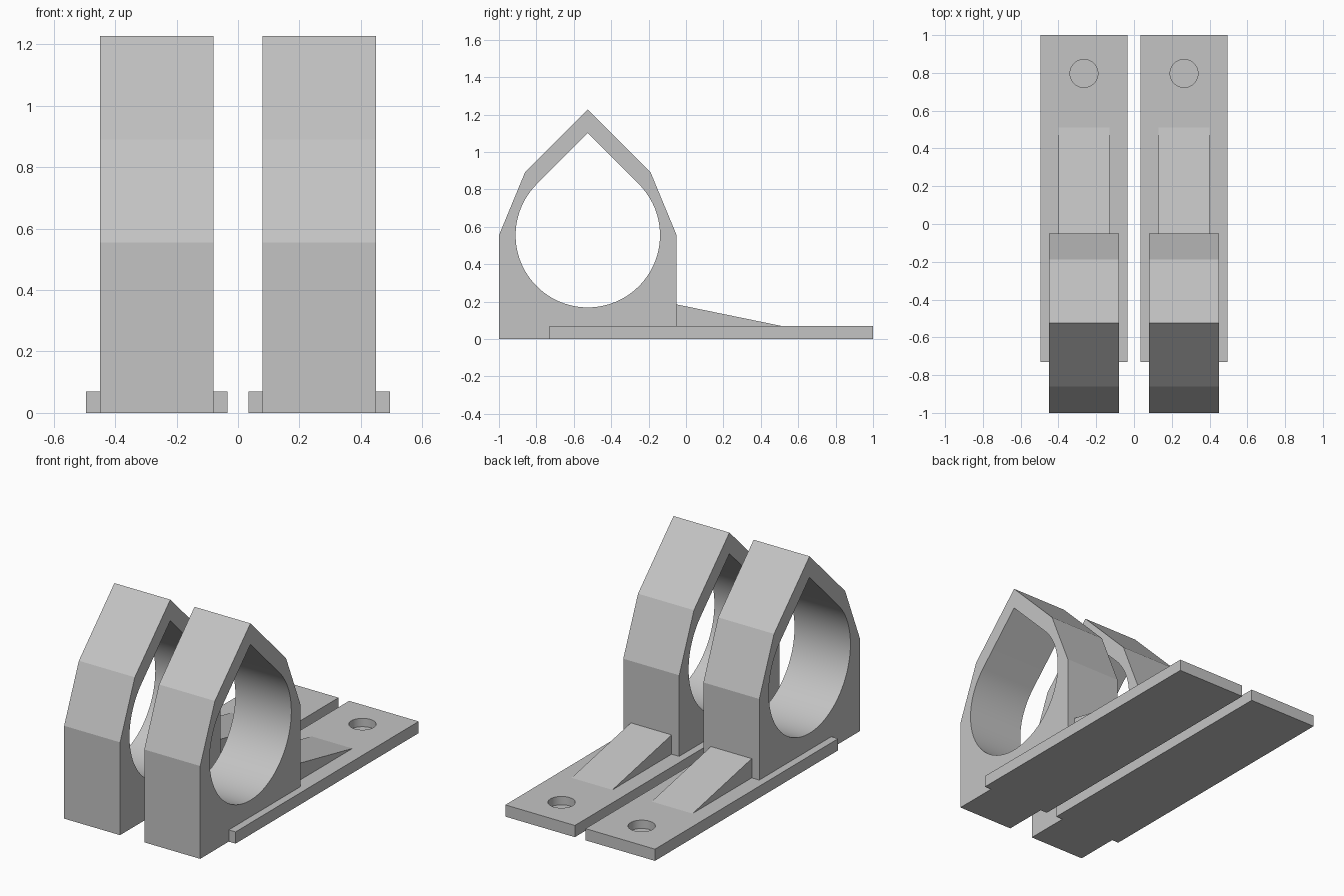
import bpy, bmesh, math

if "Cube" in bpy.data.objects:
    bpy.data.objects.remove(bpy.data.objects["Cube"])

grey = bpy.data.materials.new("light_grey")
grey.diffuse_color = (0.55, 0.55, 0.55, 1)
grey.use_nodes = True
grey.node_tree.nodes["Principled BSDF"].inputs["Base Color"].default_value = grey.diffuse_color


def extrude(name, points, x0, x1):
    """Solid made from a (y, z) profile swept from x0 to x1."""
    bm = bmesh.new()
    face = bm.faces.new([bm.verts.new((x0, y, z)) for y, z in points])
    new = bmesh.ops.extrude_face_region(bm, geom=[face])["geom"]
    moved = [v for v in new if isinstance(v, bmesh.types.BMVert)]
    bmesh.ops.translate(bm, verts=moved, vec=(x1 - x0, 0, 0))
    bmesh.ops.recalc_face_normals(bm, faces=bm.faces)
    mesh = bpy.data.meshes.new(name)
    bm.to_mesh(mesh)
    bm.free()
    obj = bpy.data.objects.new(name, mesh)
    bpy.context.collection.objects.link(obj)
    mesh.materials.append(grey)
    return obj


def combine(target, other, operation):
    """Apply a boolean and discard the helper."""
    mod = target.modifiers.new(operation.lower(), 'BOOLEAN')
    mod.operation = operation
    mod.solver = 'EXACT'
    mod.object = other
    bpy.ops.object.select_all(action='DESELECT')
    bpy.context.view_layer.objects.active = target
    target.select_set(True)
    bpy.ops.object.modifier_apply(modifier=mod.name)
    bpy.data.objects.remove(other, do_unlink=True)


CY, CZ = -0.525, 0.555   # bore centre
HALF, BORE = 0.475, 0.386
d = HALF * math.sqrt(0.5)

# Pointed housing outline
housing = [(CY - HALF, 0), (CY - HALF, CZ), (CY - d, CZ + d),
           (CY, CZ + 2 * d), (CY + d, CZ + d), (CY + HALF, CZ), (CY + HALF, 0)]

# Teardrop bore: 270 degree arc closed by a 45 degree peak
STEPS = 72
bore = [(CY, CZ + BORE * math.sqrt(2))]
for i in range(STEPS + 1):
    a = math.radians(135 + 270 * i / STEPS)
    bore.append((CY + BORE * math.cos(a), CZ + BORE * math.sin(a)))

# Ramp that strengthens the back of the housing
slope = (0.07 - 0.185) / 0.56
ramp = [(y, 0.185 + slope * (y + 0.05)) for y in (-0.08, 0.6)]
ramp += [(0.6, 0.03), (-0.08, 0.03)]

plate = [(-0.73, 0), (1, 0), (1, 0.07), (-0.73, 0.07)]

for side, cx in (("left", -0.265), ("right", 0.265)):
    mount = extrude(side + "_clamp_mount", housing, cx - 0.185, cx + 0.185)
    combine(mount, extrude("base_plate", plate, cx - 0.23, cx + 0.23), 'UNION')
    combine(mount, extrude("ramp", ramp, cx - 0.135, cx + 0.135), 'UNION')
    combine(mount, extrude("bore_cutter", bore, cx - 0.3, cx + 0.3), 'DIFFERENCE')

    # Blind screw hole near the back end of the plate
    bpy.ops.mesh.primitive_cylinder_add(vertices=48, radius=0.074, depth=0.1,
                                        location=(cx, 0.797, 0.07))
    cutter = bpy.context.object
    cutter.name = "screw_hole_cutter"
    cutter.data.materials.append(grey)
    combine(mount, cutter, 'DIFFERENCE')

    bpy.ops.object.select_all(action='DESELECT')
    bpy.context.view_layer.objects.active = mount
    mount.select_set(True)
    bpy.ops.object.shade_smooth_by_angle(angle=math.radians(10))
